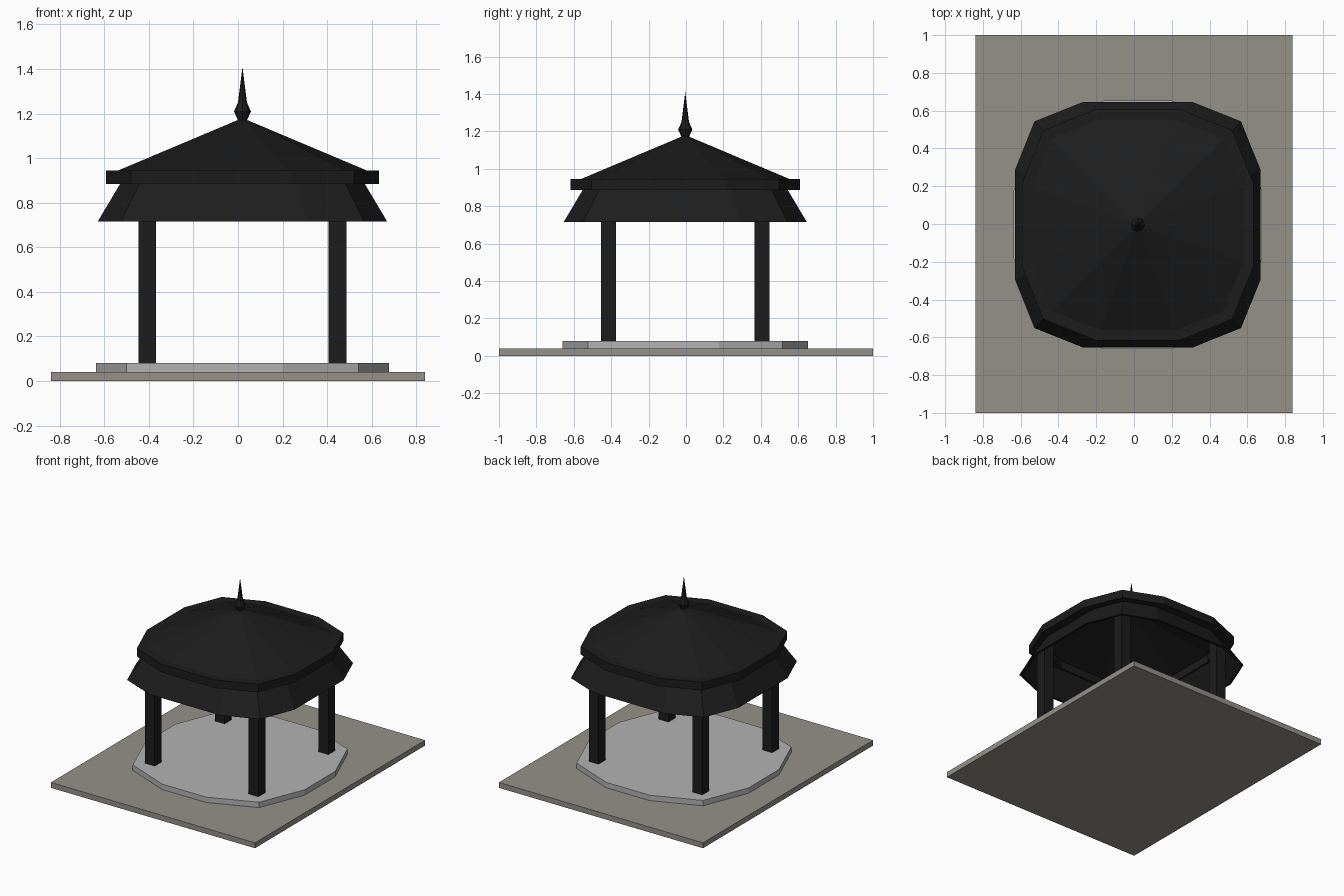
import bpy, bmesh, math

if "Cube" in bpy.data.objects:
    bpy.data.objects.remove(bpy.data.objects["Cube"])

CX, CY = 0.02, -0.004   # pavilion centre on the slab


def material(name, c):
    m = bpy.data.materials.new(name)
    m.diffuse_color = (*c, 1)
    m.use_nodes = True
    m.node_tree.nodes["Principled BSDF"].inputs["Base Color"].default_value = m.diffuse_color
    return m


BLACK = material("black", (0.012, 0.012, 0.012))
PAVING = material("paving", (0.30, 0.28, 0.25))
STONE = material("stone", (0.45, 0.45, 0.45))


def finish(bm, name, mat):
    bmesh.ops.recalc_face_normals(bm, faces=bm.faces)
    me = bpy.data.meshes.new(name)
    bm.to_mesh(me)
    bm.free()
    me.materials.append(mat)
    ob = bpy.data.objects.new(name, me)
    bpy.context.collection.objects.link(ob)
    return ob


def box(name, x, y, z0, z1, sx, sy, mat):
    bm = bmesh.new()
    bmesh.ops.create_cube(bm, size=1)
    for v in bm.verts:
        v.co = (x + v.co.x * sx, y + v.co.y * sy, (z0 + z1) / 2 + v.co.z * (z1 - z0))
    return finish(bm, name, mat)


def outline(half, side, corner):
    """Twelve-sided rounded square."""
    pts = []
    for k in range(4):
        c, s = round(math.cos(k * math.pi / 2)), round(math.sin(k * math.pi / 2))
        for x, y in ((half, -side), (half, side), (corner, corner)):
            pts.append((x * c - y * s, x * s + y * c))
    return pts


def loft(name, shape, rings, mat, caps=(False, False), loop=False):
    """Stack scaled copies (scale, z) of an outline; scale 0 makes a tip."""
    bm = bmesh.new()
    rows = [[bm.verts.new((CX + x * s, CY + y * s, z)) for x, y in shape] for s, z in rings]
    n = len(shape)
    pairs = list(zip(rows, rows[1:])) + ([(rows[-1], rows[0])] if loop else [])
    for a, b in pairs:
        for i in range(n):
            bm.faces.new((a[i], a[(i + 1) % n], b[(i + 1) % n], b[i]))
    if caps[0]:
        bm.faces.new(rows[0])
    if caps[1]:
        bm.faces.new(rows[-1])
    bmesh.ops.remove_doubles(bm, verts=bm.verts, dist=1e-5)
    return finish(bm, name, mat)


# Ground slab and raised floor
box("ground_slab", 0, 0, 0, 0.04, 1.68, 2.0, PAVING)
loft("floor", outline(0.6575, 0.18, 0.52), [(1, 0.04), (1, 0.08)], STONE, (True, True))

# Four posts
for sx, ex in ((-1, "left"), (1, "right")):
    for sy, ey in ((-1, "front"), (1, "back")):
        box(f"{ey}_{ex}_post", CX + sx * 0.427, CY + sy * 0.411, 0.08, 0.93, 0.08, 0.08, BLACK)

# Roof: flared skirt, brim ring and low cone
loft("roof_skirt", outline(0.65, 0.29, 0.547),
     [(1, 0.715), (0.84, 0.89), (0.815, 0.89), (0.975, 0.715)], BLACK, loop=True)
brim = outline(0.6125, 0.22, 0.5)
loft("roof_brim", brim, [(1, 0.885), (1, 0.945), (0.85, 0.945), (0.85, 0.885)], BLACK, loop=True)
loft("roof_cone", brim, [(0.91, 0.945), (0, 1.18)], BLACK)

# Spire
octagon = [(math.cos(i * math.pi / 4), math.sin(i * math.pi / 4)) for i in range(8)]
loft("spire", octagon, [(0.018, 1.165), (0.038, 1.21), (0.02, 1.25), (0, 1.41)], BLACK, (True, False))
